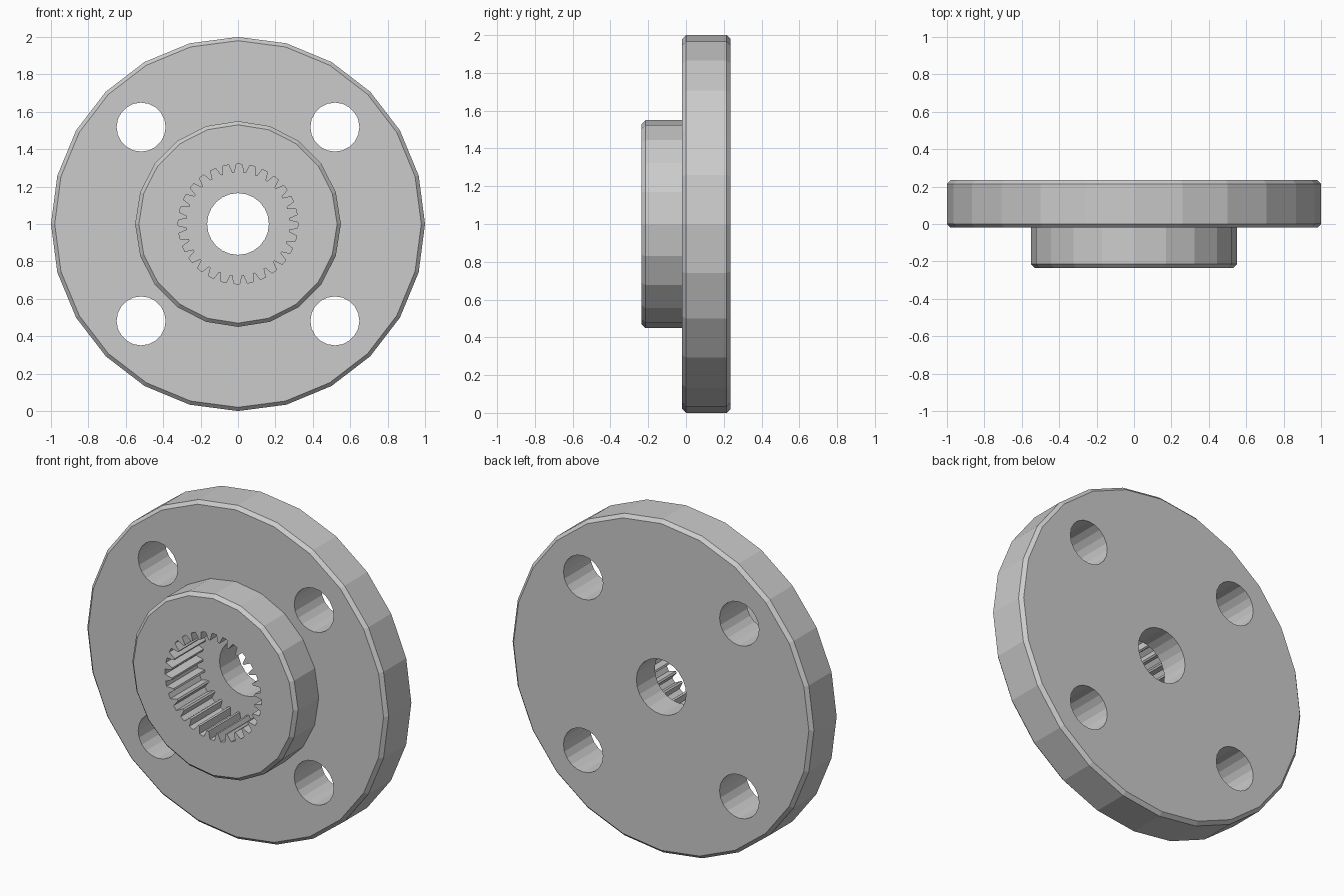
import bpy, bmesh
from math import sin, cos, pi, tau

if "Cube" in bpy.data.objects:
    bpy.data.objects.remove(bpy.data.objects["Cube"])

steel = bpy.data.materials.new("grey_steel")
steel.use_nodes = True
GREY = (0.6, 0.6, 0.6, 1)
steel.diffuse_color = GREY
steel.node_tree.nodes["Principled BSDF"].inputs["Base Color"].default_value = GREY


def ring(radius, sides):
    return [(radius * cos(tau * i / sides), radius * sin(tau * i / sides)) for i in range(sides)]


def loft(name, sections, cx=0, cz=1):
    """Solid through outlines stacked along y; sections = [(y, outline)]."""
    bm = bmesh.new()
    loops = [[bm.verts.new((cx + x, y, cz + z)) for x, z in outline] for y, outline in sections]
    for a, b in zip(loops, loops[1:]):
        for i in range(len(a)):
            j = (i + 1) % len(a)
            bm.faces.new((a[i], a[j], b[j], b[i]))
    bm.faces.new(loops[0])
    bm.faces.new(loops[-1])
    bmesh.ops.recalc_face_normals(bm, faces=bm.faces)
    mesh = bpy.data.meshes.new(name)
    bm.to_mesh(mesh)
    bm.free()
    mesh.materials.append(steel)
    obj = bpy.data.objects.new(name, mesh)
    bpy.context.collection.objects.link(obj)
    return obj


def chamfered_disc(name, radius, sides, front, back, front_bevel, back_bevel):
    return loft(name, [
        (front, ring(radius - front_bevel, sides)),
        (front + front_bevel, ring(radius, sides)),
        (back - back_bevel, ring(radius, sides)),
        (back, ring(radius - back_bevel, sides))])


def boolean(target, other, operation):
    mod = target.modifiers.new(other.name, 'BOOLEAN')
    mod.operation = operation
    mod.solver = 'EXACT'
    mod.object = other
    other.hide_render = True
    other.hide_viewport = True


# Flange with a raised hub on its front
flange = chamfered_disc("flange", 1.0, 24, -0.02, 0.235, 0.02, 0.02)
hub = chamfered_disc("hub", 0.55, 20, -0.235, 0.06, 0.02, 0.001)
boolean(flange, hub, 'UNION')

# Toothed socket: narrow teeth pointing inward
TEETH, ROOT, TIP = 28, 0.32, 0.275
outline = []
for i in range(TEETH):
    for step, r in ((-0.3, ROOT), (0.12, ROOT), (0.32, TIP), (0.5, TIP)):
        a = tau * (i + step) / TEETH
        outline.append((r * cos(a), r * sin(a)))
boolean(flange, loft("socket_cutter", [(-0.4, outline), (0.06, outline)]), 'DIFFERENCE')

# Central bore
bore = ring(0.165, 24)
boolean(flange, loft("bore_cutter", [(-0.1, bore), (0.4, bore)]), 'DIFFERENCE')

# Four bolt holes
hole = ring(0.131, 20)
for sx in (-1, 1):
    for sz in (-1, 1):
        cutter = loft("bolt_hole_cutter", [(-0.2, hole), (0.4, hole)], 0.518 * sx, 1 + 0.518 * sz)
        boolean(flange, cutter, 'DIFFERENCE')

# Apply the cuts and drop the helpers
flange.name = "flanged_hub"
bpy.context.view_layer.update()
cut = bpy.data.meshes.new_from_object(flange.evaluated_get(bpy.context.evaluated_depsgraph_get()))
helpers = [m.object for m in flange.modifiers]
flange.modifiers.clear()
flange.data = cut
for helper in helpers:
    bpy.data.objects.remove(helper)
